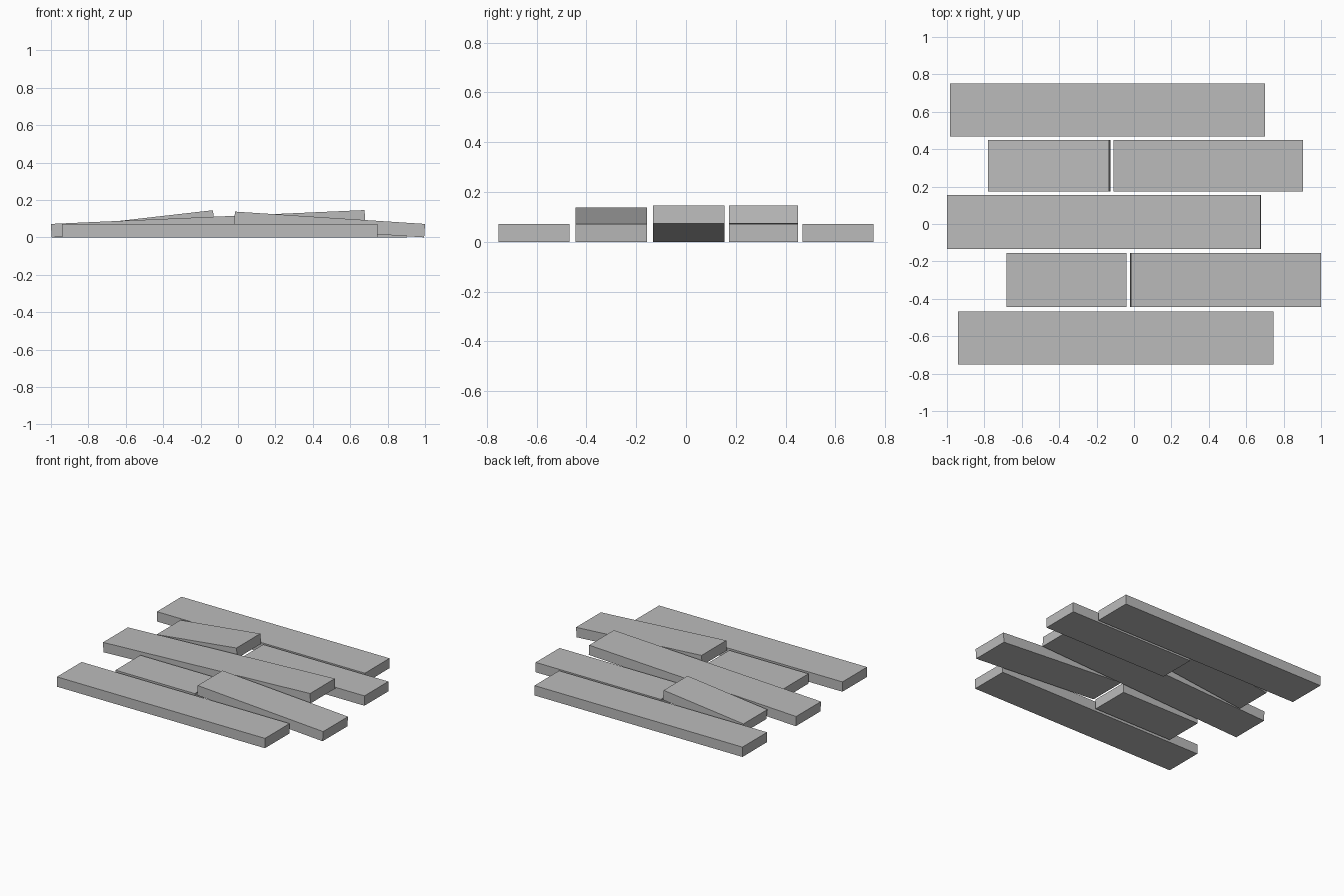
import bpy
import bmesh
from math import sin, cos, asin
from mathutils import Matrix, Vector

cube = bpy.data.objects.get("Cube")
if cube:
    bpy.data.objects.remove(cube, do_unlink=True)

THICK = 0.072

grey = bpy.data.materials.new("plank_grey")
grey.use_nodes = True
colour = (0.5, 0.5, 0.5, 1)
grey.diffuse_color = colour
grey.node_tree.nodes["Principled BSDF"].inputs["Base Color"].default_value = colour


def plank(name, x0, x1, y0, y1, rise=0):
    """Box plank; positive rise lifts its +x end, negative its -x end."""
    tilt = asin(rise / (x1 - x0))
    lean = THICK * sin(abs(tilt))
    length = (x1 - x0 - lean) / cos(tilt)
    height = length * sin(abs(tilt)) + THICK * cos(tilt)
    centre = Vector(((x0 + x1) / 2, (y0 + y1) / 2, height / 2))
    bm = bmesh.new()
    bmesh.ops.create_cube(bm, size=1)
    bm.transform(Matrix.Rotation(-tilt, 4, 'Y')
                 @ Matrix.Diagonal((length, y1 - y0, THICK, 1)))
    mesh = bpy.data.meshes.new(name)
    bm.to_mesh(mesh)
    bm.free()
    mesh.materials.append(grey)
    obj = bpy.data.objects.new(name, mesh)
    obj.location = centre
    bpy.context.collection.objects.link(obj)


# Five rows of loose planks, front to back
plank("front_plank", -0.94, 0.745, -0.752, -0.467)
plank("second_row_short_plank", -0.682, -0.04, -0.443, -0.156)
plank("second_row_raised_plank", -0.021, 1.0, -0.443, -0.156, -0.066)
plank("middle_raised_plank", -1.0, 0.68, -0.133, 0.154, 0.074)
plank("fourth_row_raised_plank", -0.78, -0.126, 0.173, 0.449, 0.074)
plank("fourth_row_flat_plank", -0.11, 0.903, 0.173, 0.449)
plank("back_plank", -0.984, 0.701, 0.467, 0.752)
